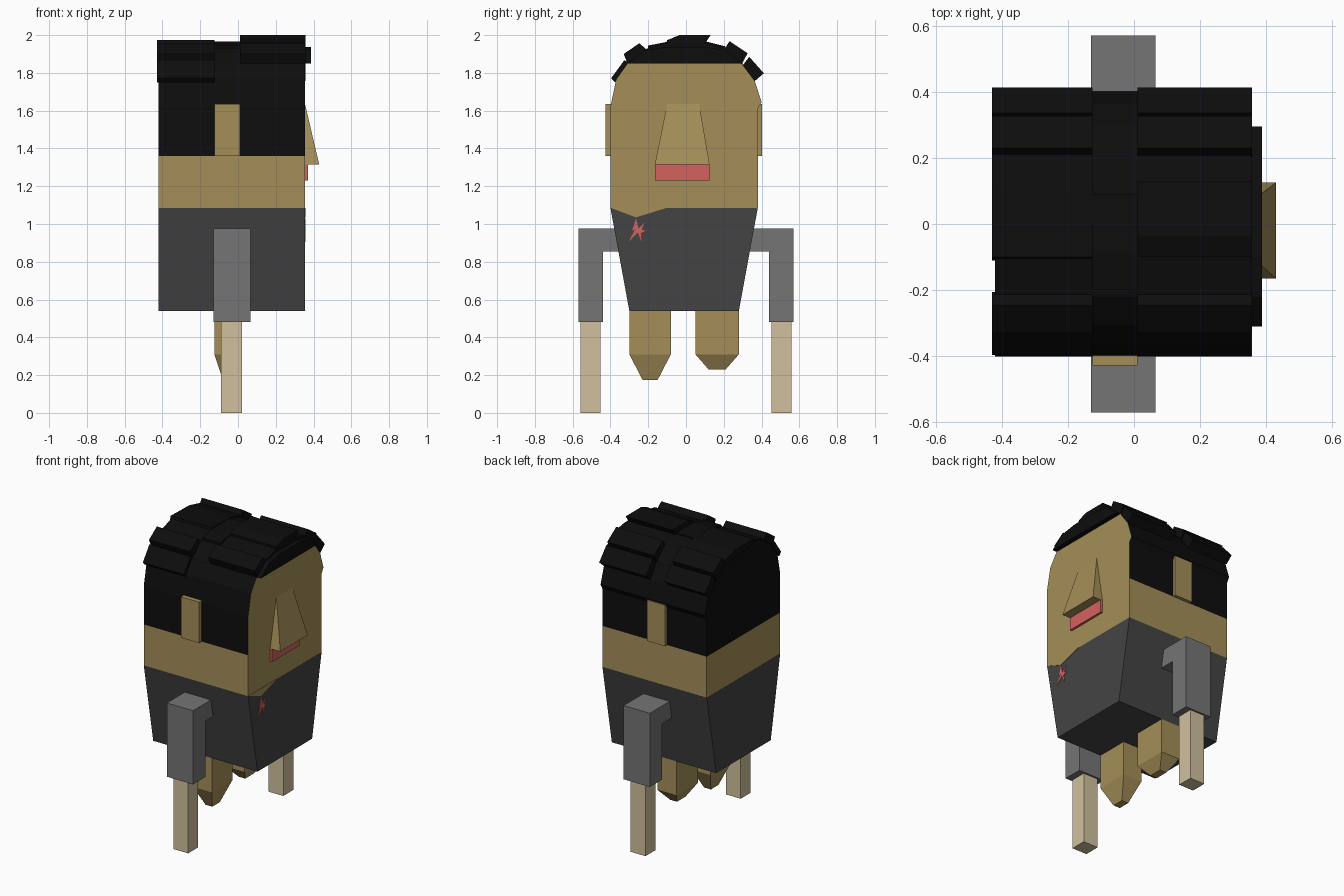
import bpy, bmesh

if "Cube" in bpy.data.objects:
    bpy.data.objects.remove(bpy.data.objects["Cube"], do_unlink=True)


def material(name, r, g, b):
    lin = [((c / 255 + 0.055) / 1.055) ** 2.4 if c > 10 else c / 255 / 12.92 for c in (r, g, b)]
    m = bpy.data.materials.new(name)
    m.use_nodes = True
    m.diffuse_color = (*lin, 1)
    m.node_tree.nodes["Principled BSDF"].inputs["Base Color"].default_value = (*lin, 1)
    return m


SKIN = material("tan skin", 165, 143, 89)
HAIR = material("black hair", 13, 13, 14)
SHIRT = material("charcoal shirt", 68, 68, 68)
SLEEVE = material("grey sleeve", 117, 117, 117)
FOREARM = material("pale skin", 209, 192, 157)
RED = material("coral red", 212, 98, 94)


def finish(name, bm, *mats):
    bmesh.ops.recalc_face_normals(bm, faces=bm.faces[:])
    me = bpy.data.meshes.new(name)
    bm.to_mesh(me)
    bm.free()
    for m in mats:
        me.materials.append(m)
    ob = bpy.data.objects.new(name, me)
    bpy.context.collection.objects.link(ob)
    return ob


def loft(name, loops, *mats):
    """Skin a closed solid through loops with equal point counts."""
    bm = bmesh.new()
    rings = [[bm.verts.new(p) for p in loop] for loop in loops]
    n = len(rings[0])
    for a, b in zip(rings, rings[1:]):
        for i in range(n):
            j = (i + 1) % n
            bm.faces.new((a[i], a[j], b[j], b[i]))
    bm.faces.new(rings[0])
    bm.faces.new(rings[-1])
    return finish(name, bm, *mats)


def prism(name, poly, x0, x1, *mats):
    """Extrude a (y, z) outline along x."""
    return loft(name, [[(x, y, z) for y, z in poly] for x in (x0, x1)], *mats)


def rect(x0, x1, y0, y1, z):
    return [(x0, y0, z), (x1, y0, z), (x1, y1, z), (x0, y1, z)]


def box(name, x0, x1, y0, y1, z0, z1, mat):
    return loft(name, [rect(x0, x1, y0, y1, z0), rect(x0, x1, y0, y1, z1)], mat)


BACK, FRONT = -0.42, 0.355

# Tapered shirt and the bare jaw band above it
prism("shirt", [(-0.30, 0.54), (0.28, 0.54), (0.38, 1.085), (-0.40, 1.085)], BACK, FRONT, SHIRT)
box("jaw", BACK, FRONT, -0.40, 0.38, 1.085, 1.36, SKIN)

# Upper head: skin on the face, hair everywhere else
head = prism("upper_head", [(-0.40, 1.36), (0.38, 1.36), (0.38, 1.61), (0.40, 1.645), (0.365, 1.755),
                            (0.30, 1.85), (-0.31, 1.85), (-0.37, 1.765), (-0.40, 1.62)],
             BACK, FRONT, SKIN, HAIR)
for f in head.data.polygons:
    f.material_index = 0 if f.normal.x > 0.9 else 1

# Neckline notch and zigzag mark on the shirt front
prism("neckline", [(-0.40, 1.086), (-0.265, 1.035), (-0.10, 1.086)], FRONT - 0.001, FRONT + 0.002, SKIN)
prism("zigzag_mark", [(-0.265, 1.03), (-0.285, 0.965), (-0.27, 0.97), (-0.305, 0.905), (-0.255, 0.955),
                      (-0.235, 0.905), (-0.24, 0.95), (-0.215, 0.965), (-0.235, 0.97), (-0.22, 1.01),
                      (-0.25, 0.975)], FRONT - 0.001, FRONT + 0.003, RED)

# Wedge nose and mouth
bm = bmesh.new()
t0, t1, f0, f1, b0, b1 = [bm.verts.new(p) for p in (
    (FRONT, -0.10, 1.635), (FRONT, 0.07, 1.635), (0.43, -0.165, 1.315),
    (0.43, 0.125, 1.315), (FRONT, -0.165, 1.315), (FRONT, 0.125, 1.315))]
for face in ((t0, t1, f1, f0), (t0, f0, b0), (t1, b1, f1), (f0, f1, b1, b0), (t0, b0, b1, t1)):
    bm.faces.new(face)
finish("nose", bm, SKIN)
box("mouth", FRONT - 0.01, 0.37, -0.165, 0.125, 1.23, 1.315, RED)

# Ears
box("right_ear", -0.125, 0.01, -0.427, -0.39, 1.36, 1.635, SKIN)
box("left_ear", -0.125, 0.01, 0.37, 0.402, 1.36, 1.635, SKIN)

# Hair cap and front fringe
prism("hair_cap", [(-0.31, 1.849), (0.30, 1.849), (0.21, 1.93), (0.10, 1.96), (-0.10, 1.96), (-0.22, 1.925)],
      BACK, FRONT, HAIR)
prism("fringe", [(-0.31, 1.85), (0.295, 1.85), (0.21, 1.92), (0.10, 1.938), (-0.10, 1.938), (-0.22, 1.92)],
      FRONT - 0.01, 0.387, HAIR)

# Chunky overlapping hair slabs in a back and a front column
lock_low_r = [(-0.375, 1.75), (-0.396, 1.772), (-0.326, 1.868), (-0.30, 1.85)]
lock_high_r = [(-0.31, 1.85), (-0.33, 1.90), (-0.247, 1.957), (-0.205, 1.92)]
lock_high_l = [(0.20, 1.92), (0.23, 1.968), (0.326, 1.904), (0.295, 1.845)]
lock_low_l = [(0.30, 1.84), (0.335, 1.885), (0.412, 1.798), (0.363, 1.756)]
crown_back = [(-0.11, 1.94), (-0.10, 1.973), (0.10, 1.968), (0.21, 1.94), (0.20, 1.91)]
crown_front = [(-0.10, 1.95), (-0.10, 1.973), (-0.035, 2.0), (0.13, 2.0), (0.10, 1.955)]
columns = {
    "back": (-0.43, -0.125, (lock_low_r, lock_high_r, crown_back, lock_high_l, lock_low_l)),
    "front": (0.01, FRONT + 0.002, (lock_high_r, crown_front, lock_high_l, lock_low_l)),
}
for side, (x0, x1, locks) in columns.items():
    for i, lock in enumerate(locks):
        prism(f"{side}_hair_slab_{i + 1}", lock, x0, x1, HAIR)
prism("middle_hair_slab", [(-0.20, 1.92), (-0.20, 1.945), (-0.09, 1.966), (0.09, 1.966), (0.09, 1.94)],
      -0.125, 0.01, HAIR)

# Arms: L-shaped sleeve with a thin forearm below
for name, s in (("right", -1), ("left", 1)):
    elbow = [(0.57, 0.48), (0.57, 0.975), (0.33, 0.975), (0.33, 0.855), (0.44, 0.855), (0.44, 0.48)]
    prism(f"{name}_sleeve", [(s * y, z) for y, z in elbow], -0.13, 0.065, SLEEVE)
    ya, yb = sorted((s * 0.452, s * 0.558))
    box(f"{name}_forearm", -0.09, 0.02, ya, yb, 0, 0.49, FOREARM)

# Stubby legs tapering to a blunt tip
for name, y0, y1, tip in (("right", -0.30, -0.08, 0.175), ("left", 0.05, 0.28, 0.23)):
    loft(f"{name}_leg", [rect(-0.125, 0.015, y0, y1, 0.545), rect(-0.125, 0.015, y0, y1, 0.31),
                         rect(-0.08, -0.03, y0 + 0.07, y1 - 0.07, tip)], SKIN)
